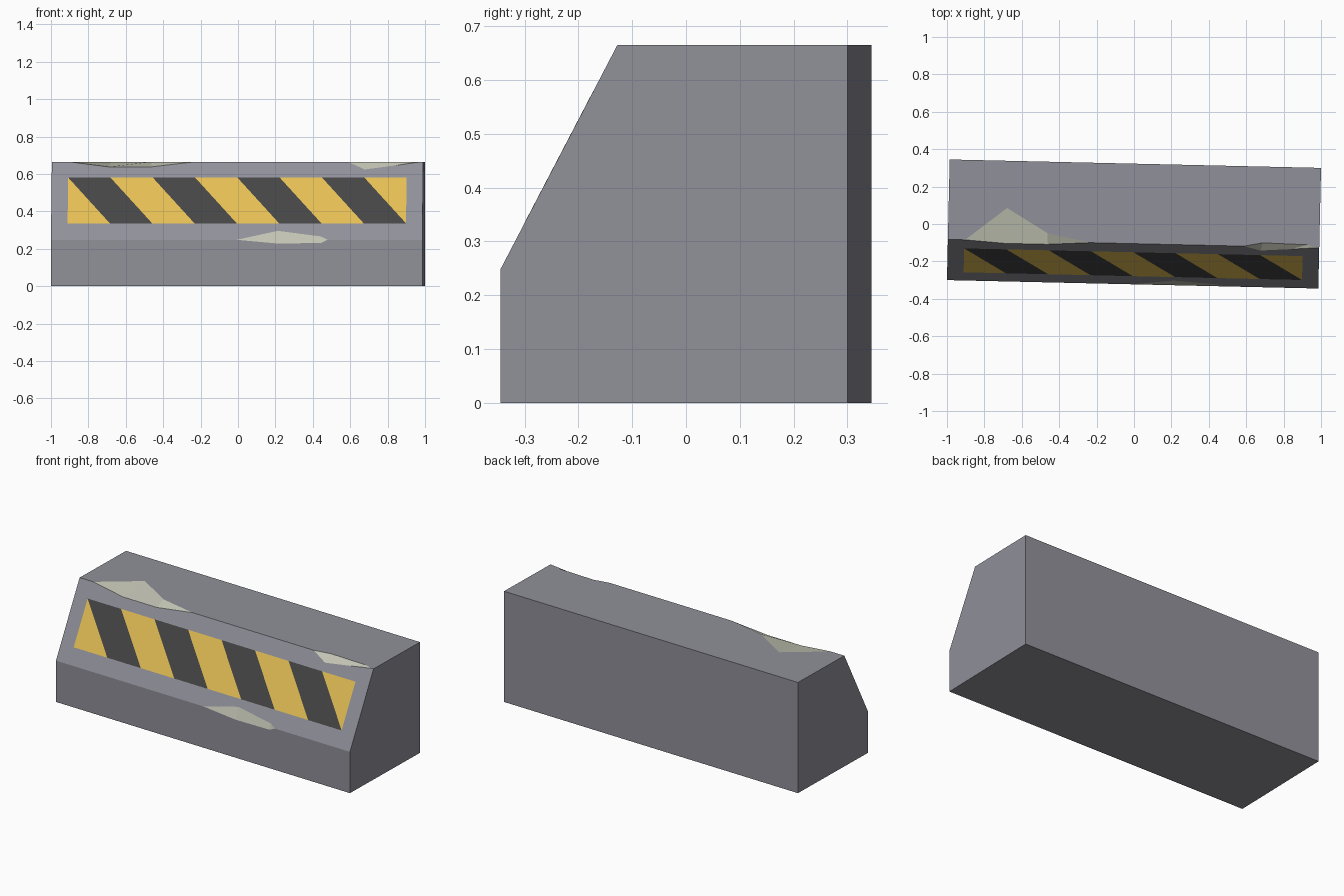
import bpy, bmesh, math
from mathutils import Matrix

if "Cube" in bpy.data.objects:
    bpy.data.objects.remove(bpy.data.objects["Cube"])

L, YF, YB = 0.993, -0.3225, 0.3225      # half length, front and back
Z_LOW, Z_TOP, Y_TOP = 0.248, 0.665, -0.105
ROT = Matrix.Rotation(math.radians(-1.3), 4, 'Z')


def material(name, rgb):
    m = bpy.data.materials.new(name)
    m.diffuse_color = (*rgb, 1)
    m.use_nodes = True
    m.node_tree.nodes["Principled BSDF"].inputs["Base Color"].default_value = m.diffuse_color
    return m


def slope(x, z, lift=0.0):
    """Point on the sloping front face at height z."""
    y = YF + (Y_TOP - YF) * (z - Z_LOW) / (Z_TOP - Z_LOW)
    return (x, y - lift * 0.887, z + lift * 0.462)


def build(name, faces, mats):
    """Object from (points, material index) faces, welded and turned."""
    bm = bmesh.new()
    for pts, mi in faces:
        bm.faces.new([bm.verts.new(p) for p in pts]).material_index = mi
    bmesh.ops.remove_doubles(bm, verts=bm.verts, dist=1e-5)
    bmesh.ops.recalc_face_normals(bm, faces=bm.faces)
    bmesh.ops.transform(bm, matrix=ROT, verts=bm.verts)
    me = bpy.data.meshes.new(name)
    bm.to_mesh(me)
    bm.free()
    for m in mats:
        me.materials.append(m)
    ob = bpy.data.objects.new(name, me)
    bpy.context.collection.objects.link(ob)
    return ob


concrete = material("concrete", (0.28, 0.28, 0.32))
chipped = material("chipped_concrete", (0.55, 0.56, 0.46))
yellow = material("yellow_paint", (0.78, 0.52, 0.09))
black = material("black_paint", (0.06, 0.06, 0.06))

# Chips: (start, upper path, lower path, end) along a broken edge
top_chips = [
    ((-0.90, Y_TOP, Z_TOP),
     [(-0.68, 0.07, Z_TOP), (-0.46, -0.06, Z_TOP)],
     [slope(-0.69, 0.638), slope(-0.46, 0.638)],
     (-0.23, Y_TOP, Z_TOP)),
    ((0.59, Y_TOP, Z_TOP),
     [(0.69, -0.085, Z_TOP), (0.93, -0.09, Z_TOP)],
     [slope(0.68, 0.624), slope(0.84, 0.645)],
     (0.982, Y_TOP, Z_TOP)),
]
low_chips = [
    ((0.0, YF, Z_LOW),
     [slope(0.22, 0.296), slope(0.45, 0.266)],
     [(0.22, YF, 0.228), (0.45, YF, 0.231)],
     (0.487, YF, Z_LOW)),
]


def edge_path(a, b, chips, side):
    """Edge from a to b following one side (1 upper, 2 lower) of its chips."""
    path = [a]
    for c in chips:
        path += [c[0], *c[side], c[3]]
    return path + [b]


# Corner points of both ends, going round the profile
profile = [(YF, 0), (YF, Z_LOW), (Y_TOP, Z_TOP), (YB, Z_TOP), (YB, 0)]
left = [(-L, y, z) for y, z in profile]
right = [(L, y, z) for y, z in profile]


def strip(lower, upper):
    return lower + upper[::-1]


# Barrier body with its chipped edges
faces = [
    (left, 0), (right, 0),
    (strip([left[0], right[0]], edge_path(left[1], right[1], low_chips, 2)), 0),
    (strip(edge_path(left[1], right[1], low_chips, 1),
           edge_path(left[2], right[2], top_chips, 2)), 0),
    (strip(edge_path(left[2], right[2], top_chips, 1), [left[3], right[3]]), 0),
    ([left[3], right[3], right[4], left[4]], 0),
    ([left[4], right[4], right[0], left[0]], 0),
]
# Chip surfaces: two main quads split at the middle, plus end triangles
for start, up, low, end in top_chips + low_chips:
    faces += [([start, low[0], up[0]], 1),
              ([low[0], low[1], up[1], up[0]], 1),
              ([low[1], end, up[1]], 1)]
build("barrier_body", faces, [concrete, chipped])

# Hazard panel: alternating slanted stripes with a triangle at each end
N, X0, ZA, ZB = 8, -0.905, 0.335, 0.58
w = -2 * X0 / N


def lo(i):
    return slope(X0 + i * w, ZA, 0.002)


def hi(i):
    return slope(X0 + i * w, ZB, 0.002)


stripes = [([lo(0), lo(1), hi(0)], 0), ([lo(N), hi(N), hi(N - 1)], 0)]
for i in range(N - 1):
    stripes.append(([lo(i + 1), lo(i + 2), hi(i + 1), hi(i)], (i + 1) % 2))
panel = build("hazard_stripes", stripes, [yellow, black])
# Make sure the paint faces outwards
if panel.data.polygons[0].normal.y > 0:
    panel.data.flip_normals()
